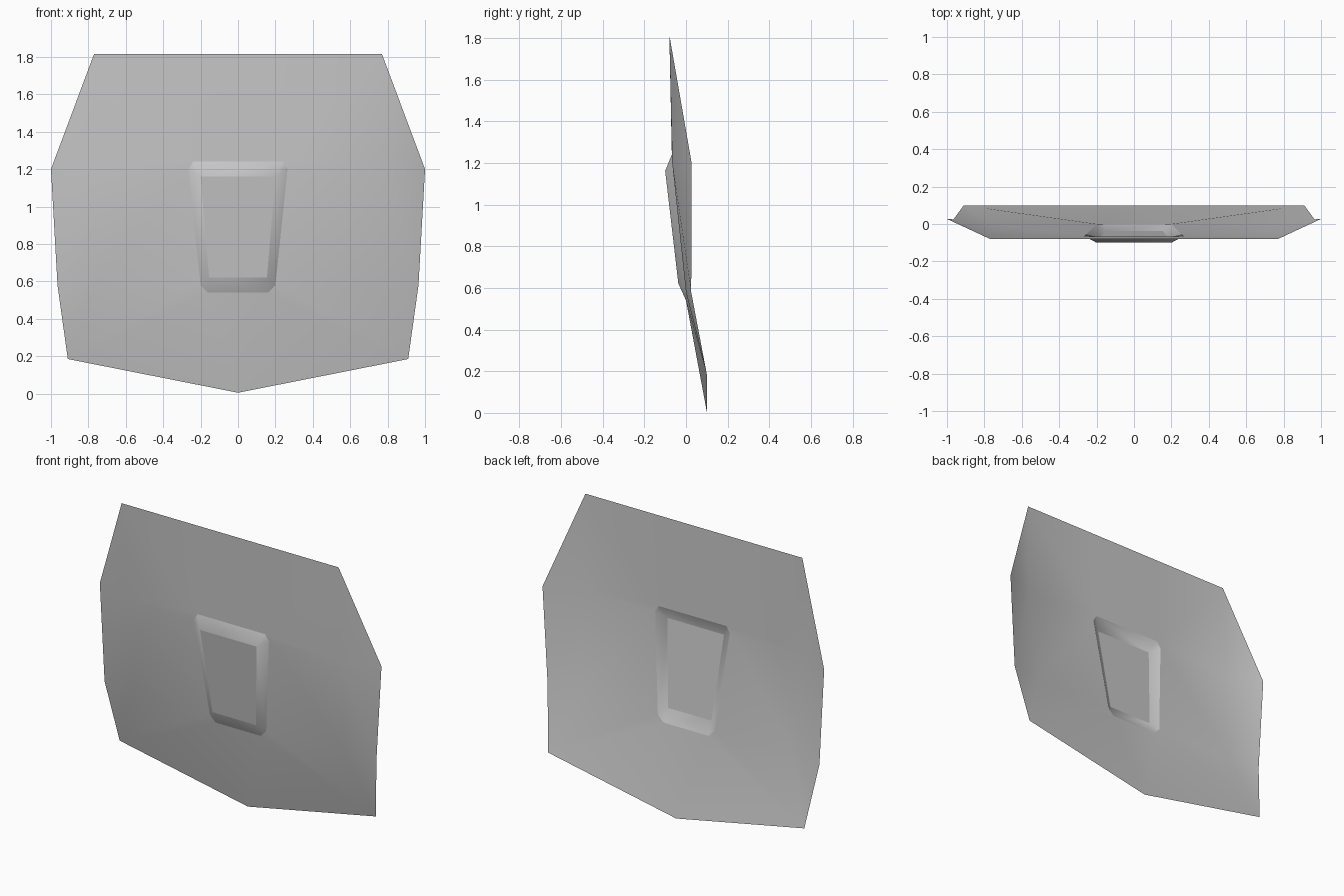
import bpy, bmesh

if "Cube" in bpy.data.objects:
    bpy.data.objects.remove(bpy.data.objects["Cube"])

grey = bpy.data.materials.new("plain_grey")
grey.diffuse_color = (0.58, 0.58, 0.58, 1)
grey.use_nodes = True
grey.node_tree.nodes["Principled BSDF"].inputs["Base Color"].default_value = grey.diffuse_color

# Right-hand halves, listed from the top downwards (x, y, z)
outline = [(0.25, -0.08, 1.815), (0.77, -0.08, 1.815), (1.0, 0.027, 1.2),
           (0.965, 0.025, 0.58), (0.91, 0.1, 0.185)]
fold = [(0.78, -0.066, 1.2), (0.76, 0.0, 0.58)]
ring = [(0.24, -0.068, 1.24), (0.265, -0.066, 1.2),
        (0.2, 0.0, 0.58), (0.16, 0.0, 0.54)]
raised = [(0.2, -0.1, 1.162), (0.155, -0.037, 0.622)]

bm = bmesh.new()


def both_sides(points):
    return [[bm.verts.new((s * x, y, z)) for x, y, z in points] for s in (1, -1)]


outer, bend, rim, panel = map(both_sides, (outline, fold, ring, raised))
tip = bm.verts.new((0, 0.1, 0.005))


def face(*verts):
    return bm.faces.new(verts)


for o, b, r, p in zip(outer, bend, rim, panel):
    # Flat part of the sheet beside the border
    face(r[0], o[0], o[1])
    face(r[0], o[1], b[0], r[1])
    face(r[1], b[0], b[1], r[2])
    face(r[2], b[1], o[4])
    face(r[2], o[4], r[3])
    face(r[3], o[4], tip)
    # Wing bent backwards
    face(b[0], o[1], o[2])
    face(b[0], o[2], o[3], b[1])
    face(b[1], o[3], o[4])
    # Sloping border
    face(p[0], r[0], r[1])
    face(p[0], r[1], r[2], p[1])
    face(p[1], r[2], r[3])

# Faces that cross the middle
(oa, ob), (ra, rb), (pa, pb) = outer, rim, panel
face(ra[0], rb[0], ob[0], oa[0])
face(ra[3], tip, rb[3])
face(ra[0], pa[0], pb[0], rb[0])
face(ra[3], rb[3], pb[1], pa[1])
centre = face(pa[0], pa[1], pb[1], pb[0])

# Face the front, and keep the border creases crisp
bmesh.ops.recalc_face_normals(bm, faces=bm.faces)
bm.normal_update()
if centre.normal.y > 0:
    bmesh.ops.reverse_faces(bm, faces=bm.faces)
ring_verts, panel_verts = set(ra + rb), set(pa + pb)
for f in bm.faces:
    f.smooth = True
for e in bm.edges:
    if set(e.verts) <= panel_verts:
        e.smooth = False
    elif set(e.verts) <= ring_verts and any(set(f.verts) & panel_verts for f in e.link_faces):
        e.smooth = False

mesh = bpy.data.meshes.new("bent_panel")
bm.to_mesh(mesh)
bm.free()
mesh.materials.append(grey)
bpy.context.collection.objects.link(bpy.data.objects.new("bent_panel", mesh))
